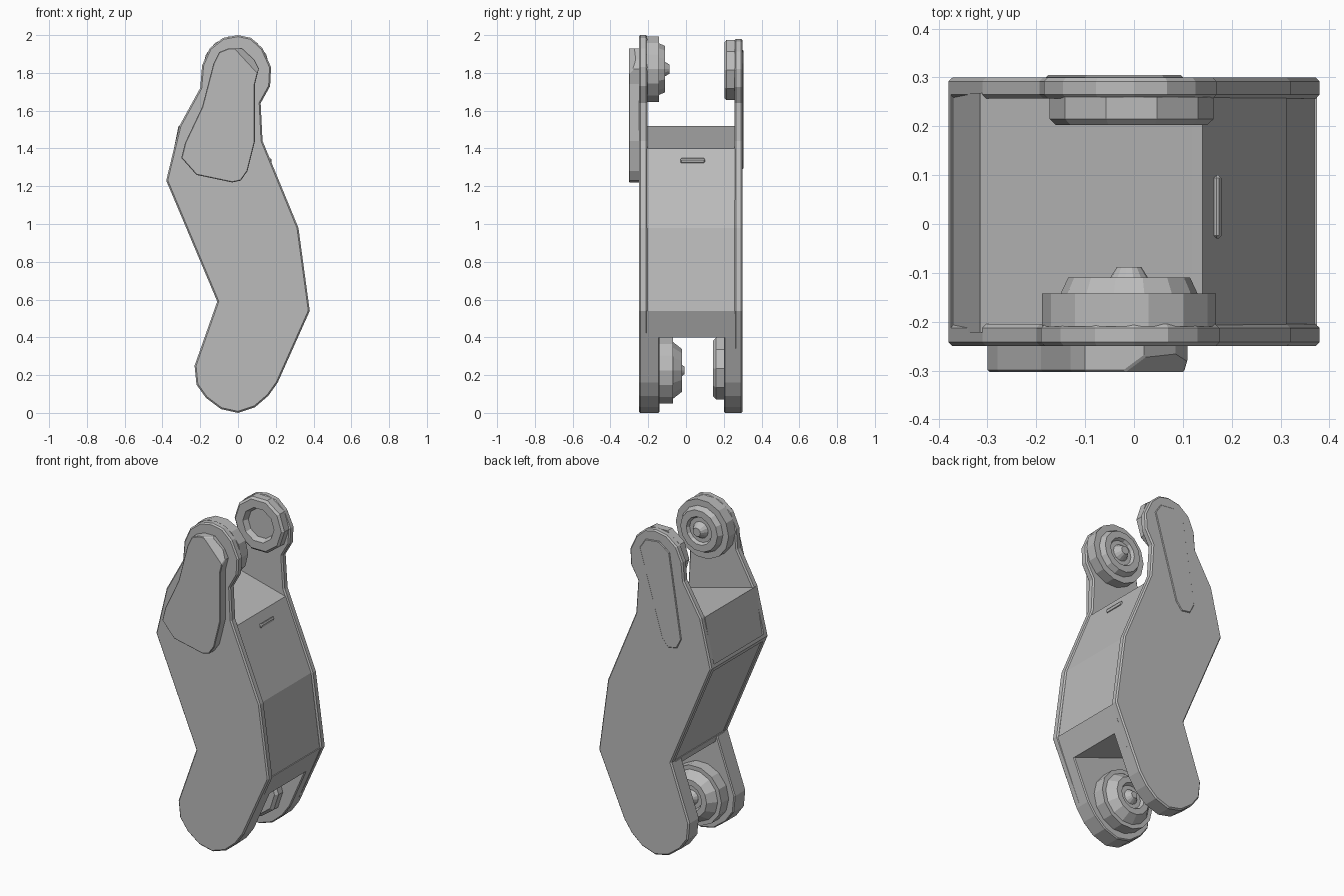
import bpy, bmesh, math
from mathutils import Vector

if "Cube" in bpy.data.objects:
    bpy.data.objects.remove(bpy.data.objects["Cube"])

grey = bpy.data.materials.new("plain grey")
grey.use_nodes = True
grey.diffuse_color = (0.5, 0.5, 0.5, 1)
grey.node_tree.nodes["Principled BSDF"].inputs["Base Color"].default_value = (0.5, 0.5, 0.5, 1)


def finish(name, bm, bevel=0):
    bmesh.ops.recalc_face_normals(bm, faces=bm.faces)
    mesh = bpy.data.meshes.new(name)
    bm.to_mesh(mesh)
    bm.free()
    obj = bpy.data.objects.new(name, mesh)
    bpy.context.collection.objects.link(obj)
    mesh.materials.append(grey)
    if bevel:
        mod = obj.modifiers.new("edge", "BEVEL")
        mod.width = bevel
        mod.segments = 1
        mod.limit_method = 'ANGLE'
        mod.angle_limit = math.radians(60)
    return obj


def slab(name, outline, y0, y1, bevel=0, cut=None):
    """Extrude an x-z outline between two depths, optionally slicing a corner off."""
    bm = bmesh.new()
    face = bm.faces.new([bm.verts.new((x, y0, z)) for x, z in outline])
    ext = bmesh.ops.extrude_face_region(bm, geom=[face])
    moved = [v for v in ext["geom"] if isinstance(v, bmesh.types.BMVert)]
    bmesh.ops.translate(bm, verts=moved, vec=(0, y1 - y0, 0))
    if cut:
        a, b, c = (Vector(p) for p in cut)
        n = (b - a).cross(c - a)
        if n.x < 0:
            n = -n
        res = bmesh.ops.bisect_plane(bm, geom=bm.verts[:] + bm.edges[:] + bm.faces[:],
                                     plane_co=a, plane_no=n, clear_outer=True)
        edges = [e for e in res["geom_cut"] if isinstance(e, bmesh.types.BMEdge)]
        bmesh.ops.holes_fill(bm, edges=edges)
    return finish(name, bm, bevel)


def turned(name, cx, cz, rings, sides=14):
    """Stack of (depth, radius) rings around a front-to-back axis."""
    bm = bmesh.new()
    prev = None
    for y, r in rings:
        ring = [bm.verts.new((cx + r * math.cos(math.tau * i / sides), y,
                              cz + r * math.sin(math.tau * i / sides))) for i in range(sides)]
        if prev:
            for i in range(sides):
                j = (i + 1) % sides
                bm.faces.new((prev[i], prev[j], ring[j], ring[i]))
        else:
            bm.faces.new(ring)
        prev = ring
    bm.faces.new(prev)
    return finish(name, bm)


# Outline pieces shared by both side plates
foot = [(-0.23, 0.25), (-0.22, 0.15), (-0.17, 0.08), (-0.09, 0.02), (0, 0),
        (0.09, 0.03), (0.16, 0.09), (0.21, 0.16)]
body_right = [(0.38, 0.54), (0.32, 0.98), (0.13, 1.44)]
body_left = [(-0.31, 1.52), (-0.38, 1.23), (-0.11, 0.59)]
head = [(0.12, 1.64), (0.17, 1.73), (0.175, 1.83), (0.13, 1.93), (0.07, 1.985), (0, 2.0),
        (-0.08, 1.985), (-0.15, 1.93), (-0.19, 1.84), (-0.2, 1.72)]
plate = foot + body_right + head + body_left
rear_plate = foot + body_right + [(x * 0.97, 1.64 + (z - 1.64) * 0.945) for x, z in head] + body_left

slab("front_side_plate", plate, -0.25, -0.205, 0.008)
slab("rear_side_plate", rear_plate, 0.257, 0.3, 0.008)

# Thick lower legs either side of the open fork
leg = foot + [(0.315, 0.4), (0.375, 0.54), (-0.11, 0.59)]
slab("front_leg", leg, -0.24, -0.14, 0.006)
slab("rear_leg", leg, 0.2, 0.29, 0.006)

# Bridge over the fork, and the central block
slab("fork_bridge", [(0.315, 0.4), (0.375, 0.54), (-0.11, 0.59), (-0.1, 0.55)], -0.24, 0.29)
core = [(0.352, 0.5), (0.37, 0.54), (0.312, 0.98), (0.14, 1.4), (0.12, 1.405),
        (-0.315, 1.52), (-0.373, 1.23), (-0.105, 0.59)]
slab("central_block", core, -0.222, 0.268)

# Thin trim strip along the bend and a small lip on the left side
slab("bend_strip", [(-0.375, 1.25), (-0.38, 1.23), (-0.37, 1.205), (-0.35, 1.22)], -0.22, 0.265)
slab("vent_lip", [(0.163, 1.35), (0.18, 1.345), (0.176, 1.325), (0.165, 1.32)], -0.03, 0.1, 0.006)

# Faceted cover on the front of the upper arm
cover = [(-0.05, 1.93), (0.02, 1.93), (0.085, 1.87), (0.11, 1.82), (0.09, 1.74), (0.09, 1.44),
         (0.05, 1.28), (0.015, 1.23), (-0.03, 1.22), (-0.22, 1.26), (-0.3, 1.35),
         (-0.28, 1.43), (-0.19, 1.62), (-0.13, 1.85), (-0.1, 1.91)]
slab("front_cover", cover, -0.303, -0.245, 0.004,
     cut=[(-0.02, -0.303, 1.93), (0.1, -0.303, 1.8), (0.1, -0.255, 1.87)])

# Low raised strip on the rear of the upper arm
strip = [(0.1, 1.85), (0.06, 1.91), (-0.03, 1.92), (-0.1, 1.87), (-0.18, 1.36),
         (-0.15, 1.3), (-0.09, 1.29), (-0.05, 1.34)]
slab("rear_strip", strip, 0.295, 0.305, 0.004)

# Upper joint bosses: stepped nub at the front, recessed socket at the rear
turned("upper_front_boss", -0.01, 1.82,
       [(-0.21, 0.178), (-0.142, 0.178), (-0.142, 0.14), (-0.11, 0.125), (-0.11, 0.085),
        (-0.128, 0.075), (-0.128, 0.05), (-0.088, 0.025)])
turned("upper_rear_boss", -0.005, 1.815,
       [(0.26, 0.168), (0.215, 0.168), (0.203, 0.155), (0.203, 0.105), (0.235, 0.09)], 10)

# Lower joint bosses inside the fork
turned("lower_front_boss", -0.01, 0.225,
       [(-0.15, 0.18), (-0.07, 0.18), (-0.07, 0.155), (-0.02, 0.115), (-0.02, 0.08),
        (-0.04, 0.07), (-0.04, 0.045), (-0.008, 0.02)])
turned("lower_rear_boss", -0.01, 0.235,
       [(0.21, 0.172), (0.16, 0.172), (0.144, 0.155), (0.144, 0.105), (0.18, 0.09)], 10)
